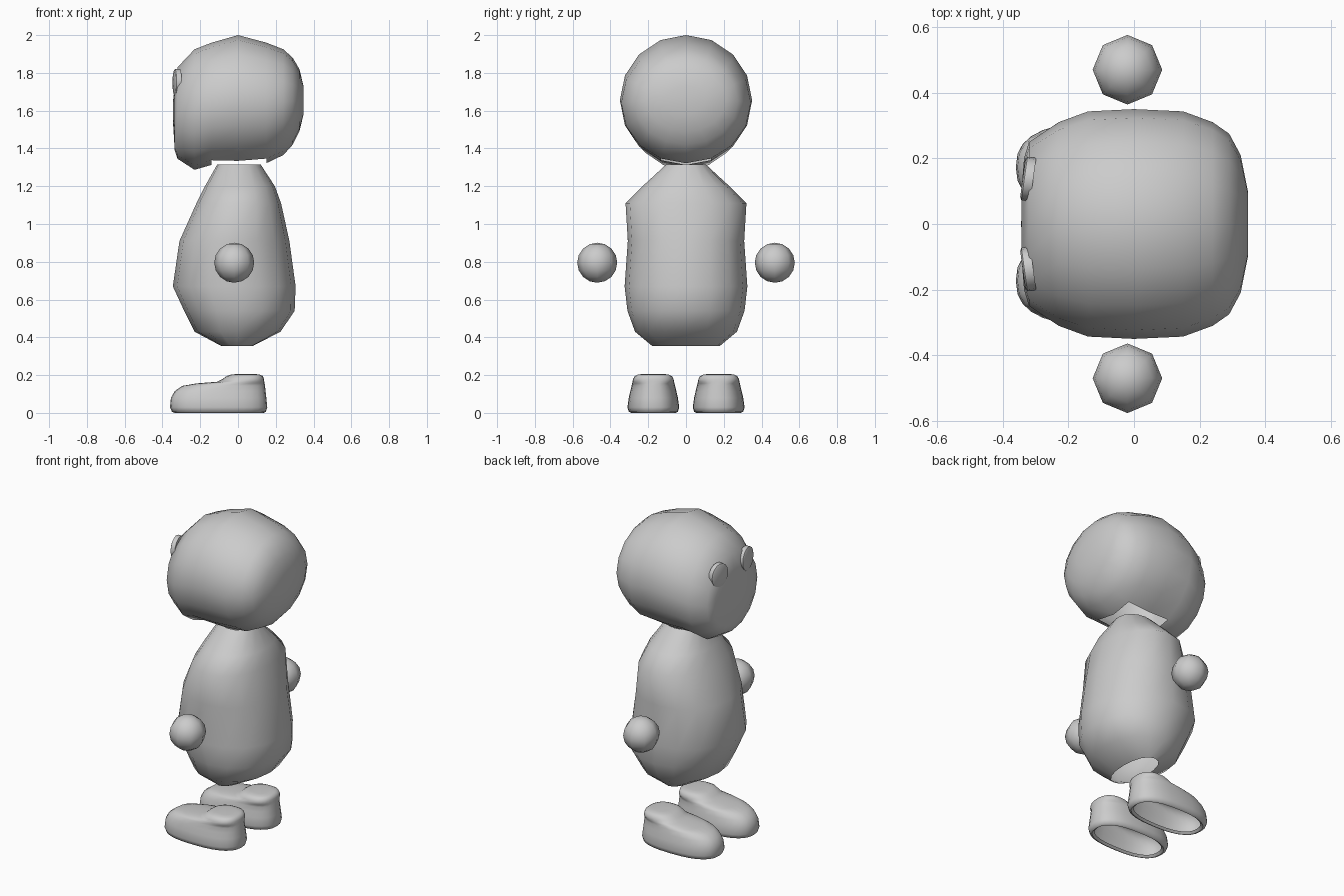
import bpy, bmesh, math
from mathutils import Vector

cube = bpy.data.objects.get("Cube")
if cube:
    bpy.data.objects.remove(cube, do_unlink=True)

# One plain grey for every part
grey = bpy.data.materials.new("light grey")
grey.use_nodes = True
COLOUR = (0.6, 0.6, 0.6, 1)
grey.diffuse_color = COLOUR
grey.node_tree.nodes["Principled BSDF"].inputs["Base Color"].default_value = COLOUR


def finish(name, bm, angle=50):
    bmesh.ops.recalc_face_normals(bm, faces=bm.faces)
    mesh = bpy.data.meshes.new(name)
    bm.to_mesh(mesh)
    bm.free()
    mesh.materials.append(grey)
    obj = bpy.data.objects.new(name, mesh)
    bpy.context.collection.objects.link(obj)
    bpy.ops.object.select_all(action='DESELECT')
    bpy.context.view_layer.objects.active = obj
    obj.select_set(True)
    bpy.ops.object.shade_smooth_by_angle(angle=math.radians(angle))
    return obj


def loft(sections, sides, power, place, cap_start=False, cap_end=False):
    """Sections are (station, low, high, half_width) superellipses."""
    bm = bmesh.new()
    rings = []
    for station, low, high, half in sections:
        ring = []
        for i in range(sides):
            a = math.tau * i / sides
            c, s = math.cos(a), math.sin(a)
            u = math.copysign(abs(c) ** (2 / power), c)
            v = math.copysign(abs(s) ** (2 / power), s)
            ring.append(bm.verts.new(place(station, (low + high) / 2 + u * (high - low) / 2, v * half)))
        rings.append(ring)
    for a, b in zip(rings, rings[1:]):
        for i in range(sides):
            j = (i + 1) % sides
            bm.faces.new((a[i], a[j], b[j], b[i]))
    for use, ring in ((cap_start, rings[0]), (cap_end, rings[-1])):
        if use:
            mid = bm.verts.new(sum((v.co for v in ring), Vector()) / sides)
            for i in range(sides):
                bm.faces.new((ring[i], ring[(i + 1) % sides], mid))
    return bm


# Head: rounded sections along x, flat face at -x with a low chin
head_sections = [
    (-.343, 1.52, 1.66, .10), (-.335, 1.39, 1.73, .20), (-.32, 1.345, 1.83, .25),
    (-.23, 1.287, 1.925, .31), (-.14, 1.313, 1.96, .343), (0, 1.308, 2.0, .35),
    (.15, 1.322, 1.96, .343), (.24, 1.365, 1.925, .31), (.29, 1.42, 1.88, .275),
    (.325, 1.49, 1.82, .21), (.347, 1.58, 1.73, .10)]
head = loft(head_sections, 16, 2.0, lambda s, u, v: (s, v, u), True, True)
# Neck opening under the head
hole = [f for f in head.faces if f.calc_center_median().z < 1.36
        and abs(f.calc_center_median().x) < .15 and abs(f.calc_center_median().y) < .12]
bmesh.ops.delete(head, geom=hole, context='FACES')
finish("head", head)

# Body: pear shape, open at neck and base
body_sections = [
    (.355, -.09, .08, .18), (.43, -.23, .225, .27), (.54, -.285, .30, .31),
    (.67, -.345, .305, .325), (.91, -.31, .272, .308), (1.11, -.22, .228, .32),
    (1.20, -.175, .195, .23), (1.315, -.11, .12, .105)]
finish("body", loft(body_sections, 16, 2.15, lambda s, u, v: (u, v, s)))

# Shoe: sole rim, rounded toe, step up to the ankle; hollow underneath
shoe_sections = [
    (.012, -.32, .12, .105), (0, -.335, .135, .118), (.006, -.35, .148, .13),
    (.03, -.36, .155, .137), (.08, -.355, .150, .13), (.115, -.335, .146, .122),
    (.143, -.295, .143, .115), (.156, -.22, .141, .112), (.165, -.11, .139, .110),
    (.18, -.08, .137, .107), (.195, -.06, .132, .098), (.203, -.035, .115, .082),
    (.206, -.005, .085, .055)]

for side, sign in (("left", 1), ("right", -1)):
    finish(side + "_shoe",
           loft(shoe_sections, 28, 2.5, lambda s, u, v: (u, sign * .173 + v, s), False, True))

    # Floating round hand
    bm = bmesh.new()
    bmesh.ops.create_uvsphere(bm, u_segments=8, v_segments=8, radius=.106)
    bmesh.ops.translate(bm, verts=bm.verts, vec=(-.02, sign * .47, .795))
    finish(side + "_hand", bm, 60)

    # Eye: shallow disc on the face, tipped slightly outwards
    bm = loft([(-.015, -.072, .072, .067), (.012, -.072, .072, .067), (.017, -.062, .062, .057)],
              16, 2.0, lambda s, u, v: (-s, v, u), True, True)
    eye = finish(side + "_eye", bm, 30)
    eye.location = (-.322, sign * .137, 1.748)
    eye.rotation_euler = (0, 0, -sign * math.radians(8))
